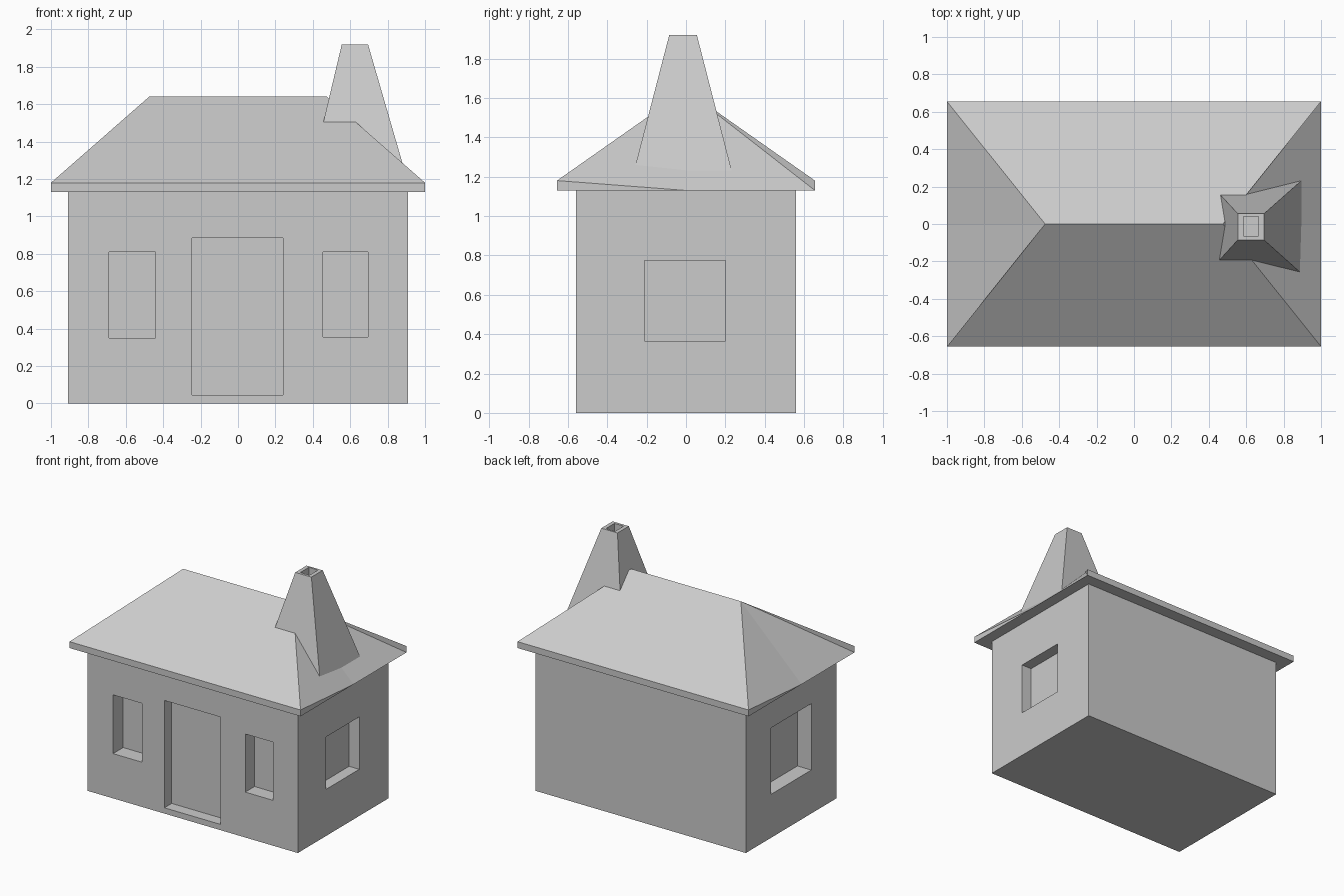
import bpy
import bmesh
from mathutils import Vector

if "Cube" in bpy.data.objects:
    bpy.data.objects.remove(bpy.data.objects["Cube"], do_unlink=True)

# One plain grey for the whole house
grey = bpy.data.materials.new("plain grey")
grey.use_nodes = True
colour = (0.6, 0.6, 0.6, 1)
grey.diffuse_color = colour
grey.node_tree.nodes["Principled BSDF"].inputs["Base Color"].default_value = colour


def add_object(name, bm):
    bmesh.ops.recalc_face_normals(bm, faces=bm.faces[:])
    mesh = bpy.data.meshes.new(name)
    bm.to_mesh(mesh)
    bm.free()
    mesh.materials.append(grey)
    obj = bpy.data.objects.new(name, mesh)
    bpy.context.collection.objects.link(obj)
    return obj


def box(name, low, high):
    low, high = Vector(low), Vector(high)
    bm = bmesh.new()
    bmesh.ops.create_cube(bm, size=1)
    bmesh.ops.scale(bm, vec=high - low, verts=bm.verts)
    bmesh.ops.translate(bm, vec=(low + high) / 2, verts=bm.verts)
    return add_object(name, bm)


def cut(target, name, low, high):
    cutter = box(name, low, high)
    cutter.hide_render = True
    mod = target.modifiers.new(name, "BOOLEAN")
    mod.operation = "DIFFERENCE"
    mod.solver = "EXACT"
    mod.object = cutter
    bpy.context.view_layer.objects.active = target
    bpy.ops.object.modifier_apply(modifier=name)
    bpy.data.objects.remove(cutter, do_unlink=True)


# Walls with recessed door and windows
WX, WY, EAVE = 0.91, 0.56, 1.13
walls = box("walls", (-WX, -WY, 0), (WX, WY, EAVE))
front = -WY - 0.1
cut(walls, "front_window_a", (-0.69, front, 0.35), (-0.44, -WY + 0.125, 0.81))
cut(walls, "front_window_b", (0.455, front, 0.355), (0.695, -WY + 0.115, 0.81))
cut(walls, "door_recess", (-0.245, front, 0.045), (0.24, -WY + 0.09, 0.885))
cut(walls, "left_end_window", (WX - 0.088, -0.21, 0.365), (WX + 0.1, 0.2, 0.775))
cut(walls, "right_end_window", (-WX - 0.1, -0.25, 0.34), (-WX + 0.12, 0.25, 0.86))

# Hipped roof: each half is the other turned half a circle about z
RX, RY, LIP, RIDGE = 1.0, 0.655, 1.18, 1.64
bm = bmesh.new()
halves = []
for s in (1, -1):
    points = {
        "ridge": (0.475, 0, RIDGE),
        "near_top": (RX, -RY, LIP), "near_low": (RX, -RY, EAVE),
        "mid_low": (RX, 0, EAVE),
        "far_top": (RX, RY, LIP), "far_low": (RX, RY, EAVE),
    }
    halves.append({k: bm.verts.new((s * x, s * y, z)) for k, (x, y, z) in points.items()})
for a, b in (halves, halves[::-1]):
    # Folded hip end
    for names in (("near_top", "near_low", "mid_low"), ("ridge", "near_top", "mid_low"),
                  ("ridge", "mid_low", "far_low"), ("ridge", "far_low", "far_top")):
        bm.faces.new([a[n] for n in names])
    # Long slope and its fascia
    bm.faces.new((a["ridge"], b["ridge"], b["far_top"], a["near_top"]))
    bm.faces.new((a["near_top"], b["far_top"], b["far_low"], a["near_low"]))
bm.faces.new([h[n] for h in halves for n in ("near_low", "mid_low", "far_low")])
add_object("roof", bm)

# Tapered chimney with an open flue, its foot sunk into the roof
rings = [
    (0.384, 0.904, -0.272, 0.240, 1.20),
    (0.555, 0.695, -0.085, 0.055, 1.92),
    (0.585, 0.665, -0.065, 0.040, 1.92),
    (0.585, 0.665, -0.065, 0.040, 1.77),
]
bm = bmesh.new()
loops = [[bm.verts.new(p) for p in ((x0, y0, z), (x1, y0, z), (x1, y1, z), (x0, y1, z))]
         for x0, x1, y0, y1, z in rings]
for lower, upper in zip(loops, loops[1:]):
    for i in range(4):
        j = (i + 1) % 4
        bm.faces.new((lower[i], lower[j], upper[j], upper[i]))
bm.faces.new(loops[0])
bm.faces.new(loops[-1])
add_object("chimney", bm)
